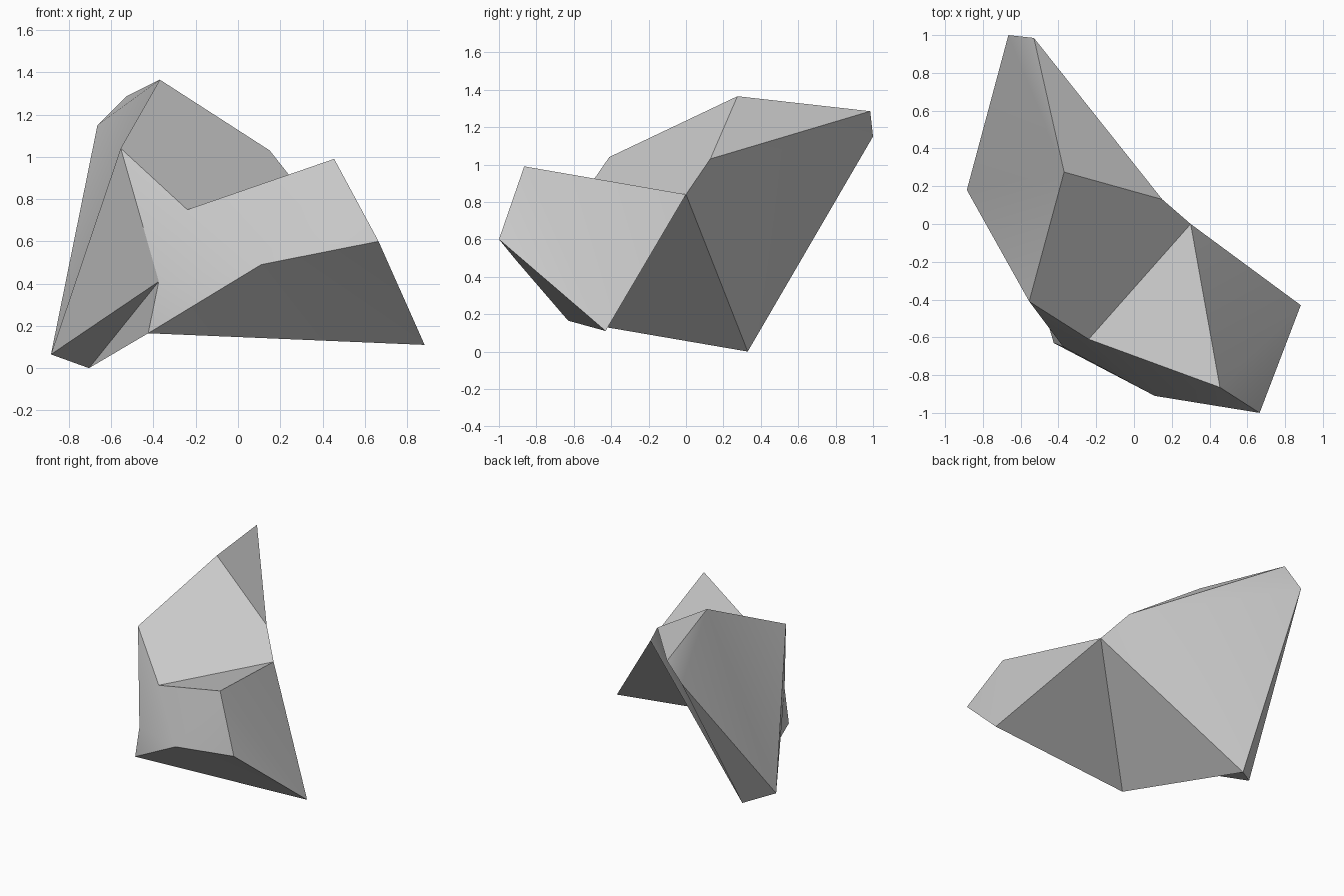
import bpy
import bmesh
import math

if "Cube" in bpy.data.objects:
    bpy.data.objects.remove(bpy.data.objects["Cube"])

# Corner points of the faceted boulder
P = {
    "A": (-0.665, 1.00, 1.15), "B": (-0.53, 0.985, 1.285), "C": (-0.37, 0.275, 1.365),
    "D": (0.15, 0.13, 1.03), "E": (0.30, 0.00, 0.84), "F": (-0.555, -0.41, 1.04),
    "G": (-0.885, 0.18, 0.065), "H": (-0.24, -0.61, 0.75), "I": (0.455, -0.865, 0.99),
    "J": (0.665, -1.00, 0.60), "K": (0.883, -0.43, 0.11), "L": (0.11, -0.91, 0.49),
    "M": (-0.425, -0.63, 0.165), "N": (-0.375, -0.65, 0.41), "O": (-0.705, 0.33, 0.0),
}

# Facets, grouped by the side of the rock
FACETS = (
    "CFHED CDB EHI "            # top
    "FNH HNL HLI ILJ NML "      # front
    "LMK LKJ "                  # front undercut
    "IJK IKE "                  # right
    "EKM EMO "                  # right underside
    "EOD DOA DAB "              # back
    "CBA CAG CGF "              # left
    "GAO FGN GON NOM"           # left underside
).split()

bm = bmesh.new()
verts = {name: bm.verts.new(co) for name, co in P.items()}
for facet in FACETS:
    bm.faces.new([verts[c] for c in facet])
bmesh.ops.recalc_face_normals(bm, faces=bm.faces[:])

mesh = bpy.data.meshes.new("boulder")
bm.to_mesh(mesh)
bm.free()

# Single plain stone colour
stone = bpy.data.materials.new("stone_grey")
stone.diffuse_color = (0.6, 0.6, 0.6, 1.0)
stone.use_nodes = True
stone.node_tree.nodes["Principled BSDF"].inputs["Base Color"].default_value = stone.diffuse_color
mesh.materials.append(stone)

boulder = bpy.data.objects.new("boulder", mesh)
bpy.context.collection.objects.link(boulder)

# Soft shading across shallow edges, crisp on strong ones
bpy.context.view_layer.objects.active = boulder
boulder.select_set(True)
bpy.ops.object.shade_smooth_by_angle(angle=math.radians(30))
